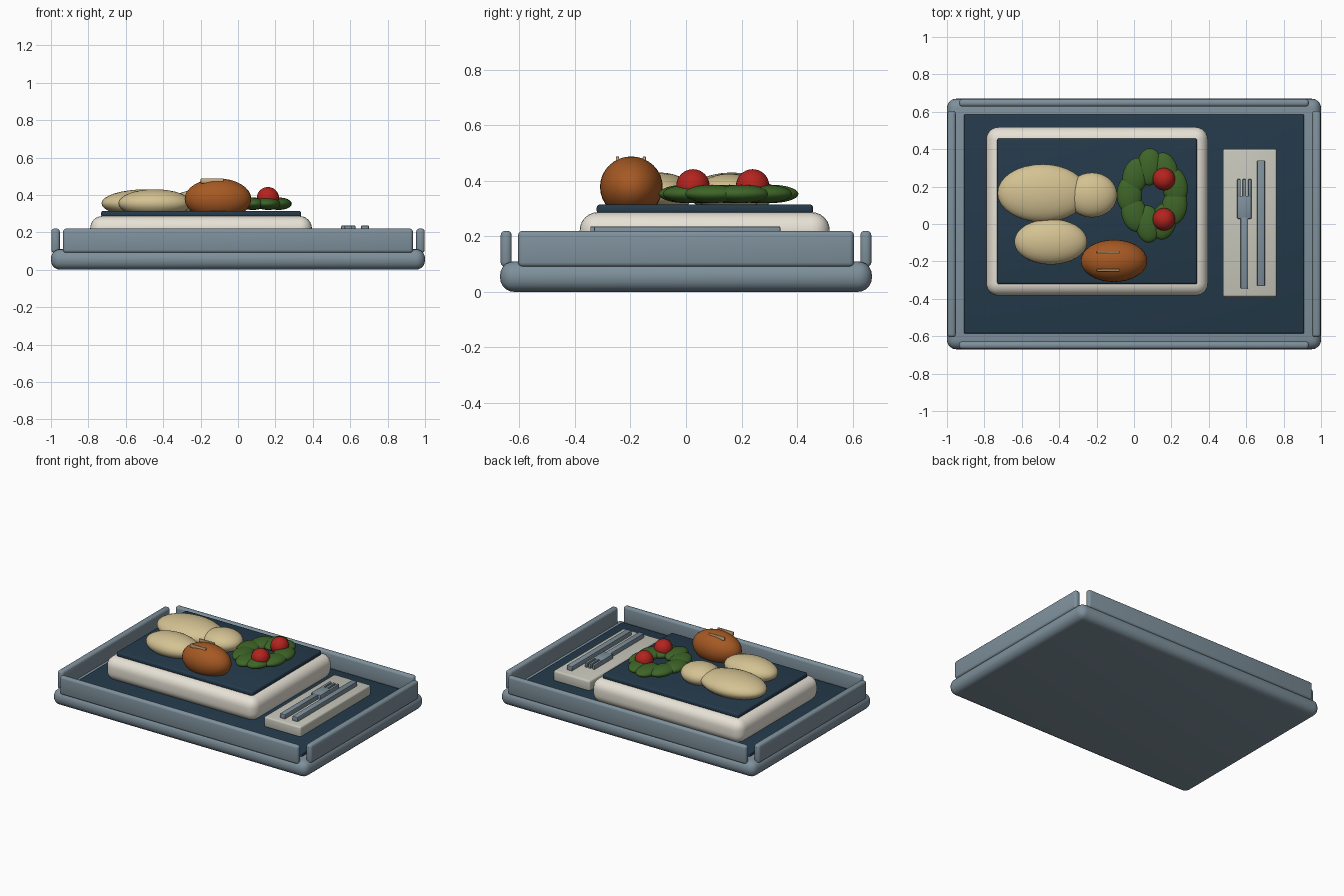
import bpy, math

if "Cube" in bpy.data.objects:
    bpy.data.objects.remove(bpy.data.objects["Cube"])

def mat(name, rgb):
    m = bpy.data.materials.new(name)
    m.diffuse_color = (*rgb, 1)
    m.use_nodes = True
    m.node_tree.nodes["Principled BSDF"].inputs["Base Color"].default_value = m.diffuse_color
    return m

STEEL = mat("blue_grey", (0.21, 0.28, 0.33))
NAVY = mat("navy", (0.018, 0.042, 0.07))
CREAM = mat("cream", (0.80, 0.76, 0.67))
LINEN = mat("linen", (0.57, 0.57, 0.50))
POTATO = mat("potato", (0.66, 0.54, 0.29))
BREAD = mat("crust", (0.38, 0.10, 0.017))
SCORE = mat("score", (0.62, 0.42, 0.20))
GREEN = mat("leaf", (0.048, 0.13, 0.021))
RED = mat("tomato", (0.45, 0.017, 0.013))

def finish(ob, name, m):
    ob.name = name
    ob.data.materials.append(m)
    bpy.ops.object.shade_smooth_by_angle(angle=math.radians(35))
    return ob

def box(name, x, y, z, m, bevel=0.0, seg=3):
    """Rounded box from (min, max) ranges."""
    bpy.ops.mesh.primitive_cube_add(size=1, location=[sum(r) / 2 for r in (x, y, z)])
    ob = bpy.context.object
    ob.scale = [r[1] - r[0] for r in (x, y, z)]
    bpy.ops.object.transform_apply(location=False, rotation=False, scale=True)
    if bevel:
        b = ob.modifiers.new("round", "BEVEL")
        b.width, b.segments = bevel, seg
        bpy.ops.object.modifier_apply(modifier="round")
    return finish(ob, name, m)

def blob(name, loc, radii, m, turn=0):
    """Ellipsoid turned about z."""
    bpy.ops.mesh.primitive_uv_sphere_add(segments=32, ring_count=16, radius=1, location=loc)
    ob = bpy.context.object
    ob.scale = radii
    ob.rotation_euler.z = math.radians(turn)
    return finish(ob, name, m)

# tray: base, rails, lining
box("tray_base", (-1, 1), (-0.67, 0.67), (0, 0.11), STEEL, 0.05, 5)
box("tray_lining", (-0.91, 0.91), (-0.585, 0.585), (0.09, 0.135), NAVY, 0.008)
for s, side in ((-1, "a"), (1, "b")):
    box("long_rail_" + side, (-0.935, 0.935), sorted((s * 0.628, s * 0.668)),
        (0.09, 0.22), STEEL, 0.016)
    box("short_rail_" + side, sorted((s * 0.953, s * 0.998)), (-0.605, 0.605),
        (0.09, 0.22), STEEL, 0.016)

# plate
box("plate", (-0.79, 0.395), (-0.383, 0.518), (0.12, 0.287), CREAM, 0.065, 6)
box("plate_inset", (-0.732, 0.338), (-0.322, 0.458), (0.28, 0.315), NAVY, 0.012)

# potatoes
for i, (loc, r) in enumerate((
        ((-0.49, 0.165, 0.355), (0.24, 0.155, 0.075)),
        ((-0.225, 0.155, 0.355), (0.135, 0.12, 0.07)),
        ((-0.445, -0.095, 0.355), (0.195, 0.122, 0.075)))):
    blob(f"potato_{i}", loc, r, POTATO)

# bread roll with two scores
blob("bread_roll", (-0.107, -0.197, 0.378), (0.178, 0.113, 0.11), BREAD)
for i, y in enumerate((-0.15, -0.247)):
    box(f"bread_score_{i}", (-0.2, -0.077), (y - 0.006, y + 0.006),
        (0.462, 0.488), SCORE, 0.004, 2)

# ring of salad leaves
for i in range(9):
    a = math.radians(98 + i * 40)
    blob(f"leaf_{i}", (0.1 + 0.125 * math.cos(a), 0.152 + 0.155 * math.sin(a), 0.353),
         (0.068, 0.1, 0.033), GREEN, 14 * math.sin(2 * a))

# tomatoes
for i, y in enumerate((0.025, 0.24)):
    blob(f"tomato_{i}", (0.16, y, 0.382), (0.06, 0.06, 0.06), RED)

# napkin and cutlery
box("napkin", (0.475, 0.763), (-0.39, 0.402), (0.13, 0.205), LINEN, 0.012)
Z = (0.2, 0.236)
box("knife", (0.658, 0.7), (-0.332, 0.34), Z, STEEL, 0.005, 2)
box("fork_handle", (0.57, 0.61), (-0.345, 0.04), Z, STEEL, 0.005, 2)
box("fork_head", (0.552, 0.628), (0.028, 0.15), Z, STEEL, 0.005, 2)
for i, x in enumerate((0.561, 0.59, 0.619)):
    box(f"fork_tine_{i}", (x - 0.009, x + 0.009), (0.14, 0.24), Z, STEEL, 0.004, 2)
